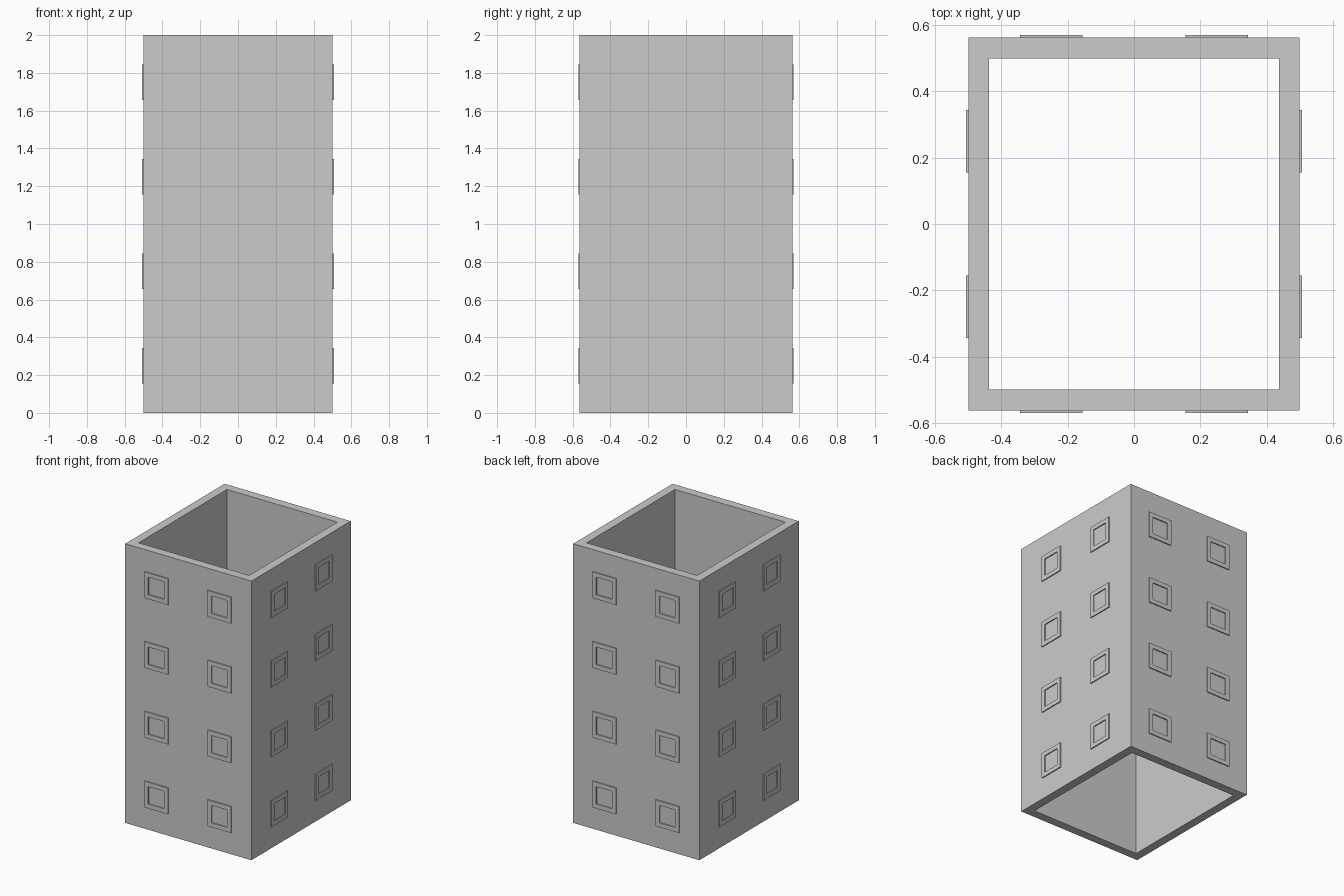
import bpy, bmesh
from mathutils import Matrix
from math import radians

if "Cube" in bpy.data.objects:
    bpy.data.objects.remove(bpy.data.objects["Cube"])

W, T, H = 0.5, 0.0625, 2.0      # half width, wall thickness, height
OUT, INN, DEPTH = 0.094, 0.0625, 0.0075   # window frame half sizes, projection


def finish(bm, name):
    bmesh.ops.recalc_face_normals(bm, faces=bm.faces)
    me = bpy.data.meshes.new(name)
    bm.to_mesh(me)
    bm.free()
    ob = bpy.data.objects.new(name, me)
    bpy.context.collection.objects.link(ob)
    return ob


def box(name, size, loc):
    bm = bmesh.new()
    bmesh.ops.create_cube(bm, size=1, matrix=Matrix.Translation(loc) @ Matrix.Diagonal((*size, 1)))
    return finish(bm, name)


def add_frame(bm, mat):
    # square ring in local XZ, standing proud of the wall towards -Y
    sq = [(-1, -1), (1, -1), (1, 1), (-1, 1)]

    def loop(r, y):
        return [bm.verts.new(mat @ Matrix.Translation((x * r, y, z * r)).translation) for x, z in sq]

    rings = [loop(OUT, 0), loop(OUT, -DEPTH), loop(INN, -DEPTH), loop(INN, 0)]
    for a, b in zip(rings, rings[1:] + rings[:1]):
        for i in range(4):
            j = (i + 1) % 4
            bm.faces.new((a[i], a[j], b[j], b[i]))


# four walls, open at top and bottom
for s, y_name, x_name in ((-1, "front_wall", "left_wall"), (1, "back_wall", "right_wall")):
    box(y_name, (2 * W, T, H), (0, s * (W + T / 2), H / 2))
    box(x_name, (T, 2 * W, H), (s * (W - T / 2), 0, H / 2))

# window frames, two columns of four on each wall
for name, angle, dist in (("front_windows", 0, W + T), ("right_windows", 90, W),
                          ("back_windows", 180, W + T), ("left_windows", 270, W)):
    bm = bmesh.new()
    rot = Matrix.Rotation(radians(angle), 4, 'Z')
    for x in (-0.25, 0.25):
        for row in range(4):
            add_frame(bm, rot @ Matrix.Translation((x, -dist, 0.25 + 0.5 * row)))
    finish(bm, name)
